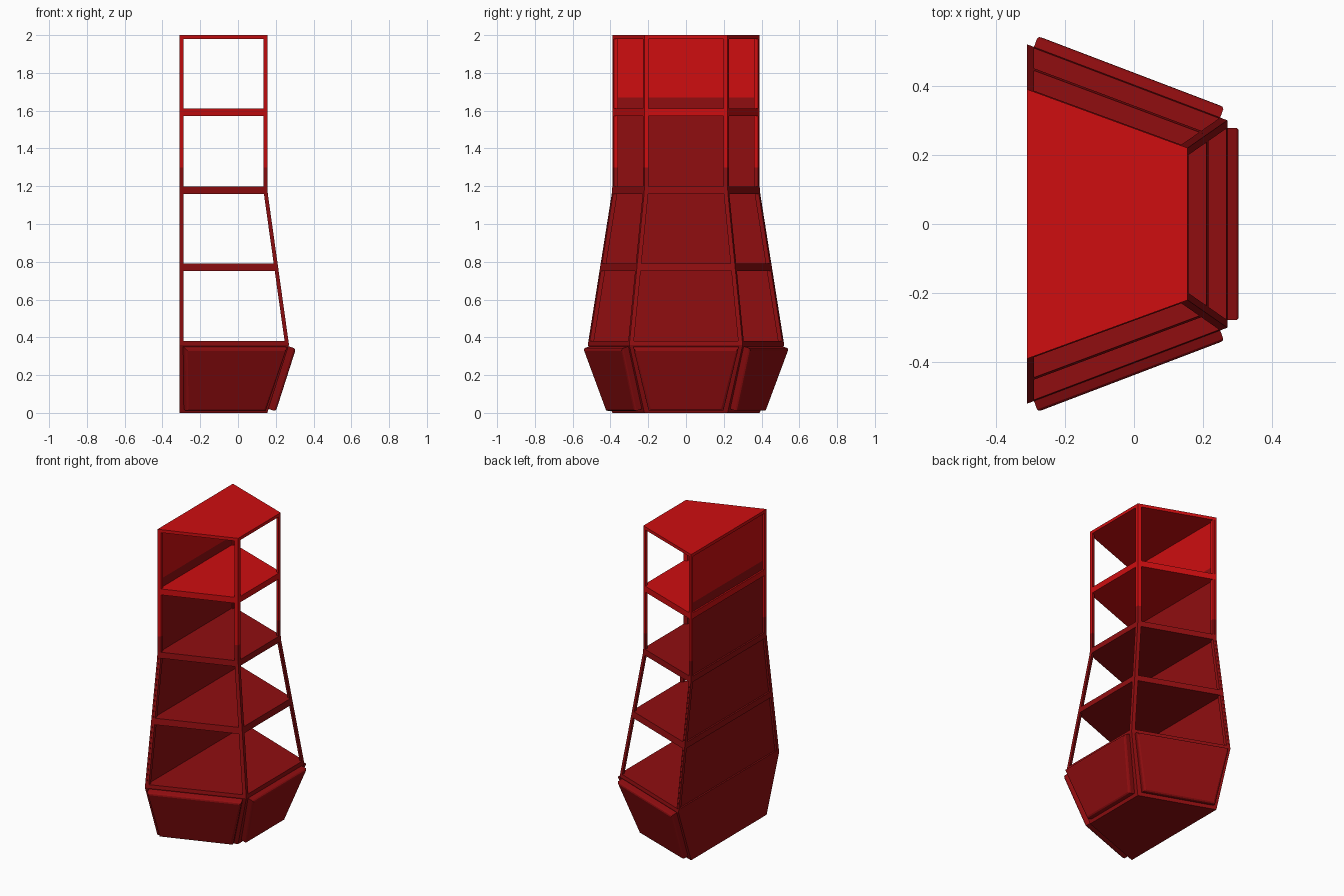
import bpy, bmesh
from mathutils import Vector

if "Cube" in bpy.data.objects:
    bpy.data.objects.remove(bpy.data.objects["Cube"])


def material(name, rgb):
    m = bpy.data.materials.new(name)
    m.diffuse_color = (*rgb, 1)
    m.use_nodes = True
    m.node_tree.nodes["Principled BSDF"].inputs["Base Color"].default_value = m.diffuse_color
    return m


MATS = [material("dark red", (0.28, 0.004, 0.005)),
        material("bright red", (0.62, 0.004, 0.005))]
BACK = -0.31

# height, front x, front half width, back half width
LEVELS = [(0, 0.155, 0.22, 0.39), (0.36, 0.27, 0.30, 0.52),
          (1.18, 0.155, 0.22, 0.39), (2, 0.155, 0.22, 0.39)]


def section(z):
    """Trapezoid outline at height z, counter-clockwise from the back right corner."""
    for a, b in zip(LEVELS, LEVELS[1:]):
        if z <= b[0]:
            t = (z - a[0]) / (b[0] - a[0])
            x, f, w = (a[i] + (b[i] - a[i]) * t for i in (1, 2, 3))
            break
    return [Vector(p) for p in ((BACK, -w, z), (x, -f, z), (x, f, z), (BACK, w, z))]


def finish(bm, name, rule, recalc=True):
    if recalc:
        bmesh.ops.recalc_face_normals(bm, faces=bm.faces)
    for f in bm.faces:
        f.material_index = int(rule(f.calc_center_median()))
    me = bpy.data.meshes.new(name)
    bm.to_mesh(me)
    bm.free()
    for m in MATS:
        me.materials.append(m)
    ob = bpy.data.objects.new(name, me)
    bpy.context.collection.objects.link(ob)
    return ob


def loft(name, rings, rule):
    bm = bmesh.new()
    loops = [[bm.verts.new(p) for p in r] for r in rings]
    n = len(loops[0])
    for a, b in zip(loops, loops[1:]):
        for i in range(n):
            bm.faces.new((a[i], a[(i + 1) % n], b[(i + 1) % n], b[i]))
    bm.faces.new(loops[0][::-1])
    bm.faces.new(loops[-1])
    return finish(bm, name, rule)


def upper(c):
    return c.z > 1.3


# closed base cabinet
loft("base_cabinet", [section(0), section(0.36)], upper)

# shelves and top board
SHELVES = [(0.36, 0.38), (0.75, 0.79), (1.16, 1.198), (1.573, 1.612), (1.98, 2.0)]
for i, (lo, hi) in enumerate(SHELVES):
    loft("top_board" if i == 4 else f"shelf_{i + 1}", [section(lo), section(hi)], upper)

# corner posts following the outline
for i, name in enumerate(("back_post_right", "front_post_right",
                          "front_post_left", "back_post_left")):
    rings = []
    for z in (0.36, 1.18, 1.3, 2.0):
        s = section(z)
        p = s[i]
        a = (s[i - 1] - p).normalized() * 0.022
        b = (s[(i + 1) % 4] - p).normalized() * 0.022
        rings.append([p, p + b, p + a + b, p + a])
    loft(name, rings, upper)


# thin back panels facing the shelves
def panel_rule(c):
    return c.z > 1.67 or (c.z > 1.3 and abs(c.y) > 0.36)


for i, (low, high) in enumerate(zip(SHELVES, SHELVES[1:])):
    zs = [low[1]] + [z for z in (1.3, 1.67) if low[1] < z < high[0]] + [high[0]]
    bm = bmesh.new()
    rows = []
    for z in zs:
        w = section(z)[3].y - 0.002
        rows.append([bm.verts.new((BACK + 0.01, y, z)) for y in (-w, -0.36, 0.36, w)])
    for a, b in zip(rows, rows[1:]):
        for k in range(3):
            bm.faces.new((a[k], a[k + 1], b[k + 1], b[k]))
    finish(bm, f"back_panel_{i + 1}", panel_rule, recalc=False)

# raised chamfered doors on the three sloping sides of the base
lo, hi = section(0), section(0.36)
for i, name in enumerate(("door_right", "door_front", "door_left")):
    a, b, c, d = lo[i], lo[i + 1], hi[i + 1], hi[i]
    n = (b - a).cross(d - a).normalized()
    along = (b - a).normalized()
    rise = n.cross(along)

    def ring(inset, out):
        k = 0.022 + inset
        up0, up1 = rise * (0.022 + inset), rise * -(0.008 + inset)
        return [a + along * k + up0 + n * out, b - along * k + up0 + n * out,
                c - along * k + up1 + n * out, d + along * k + up1 + n * out]

    loft(name, [ring(0, -0.002), ring(0, 0.03), ring(0.004, 0.037), ring(0.012, 0.041)], upper)
